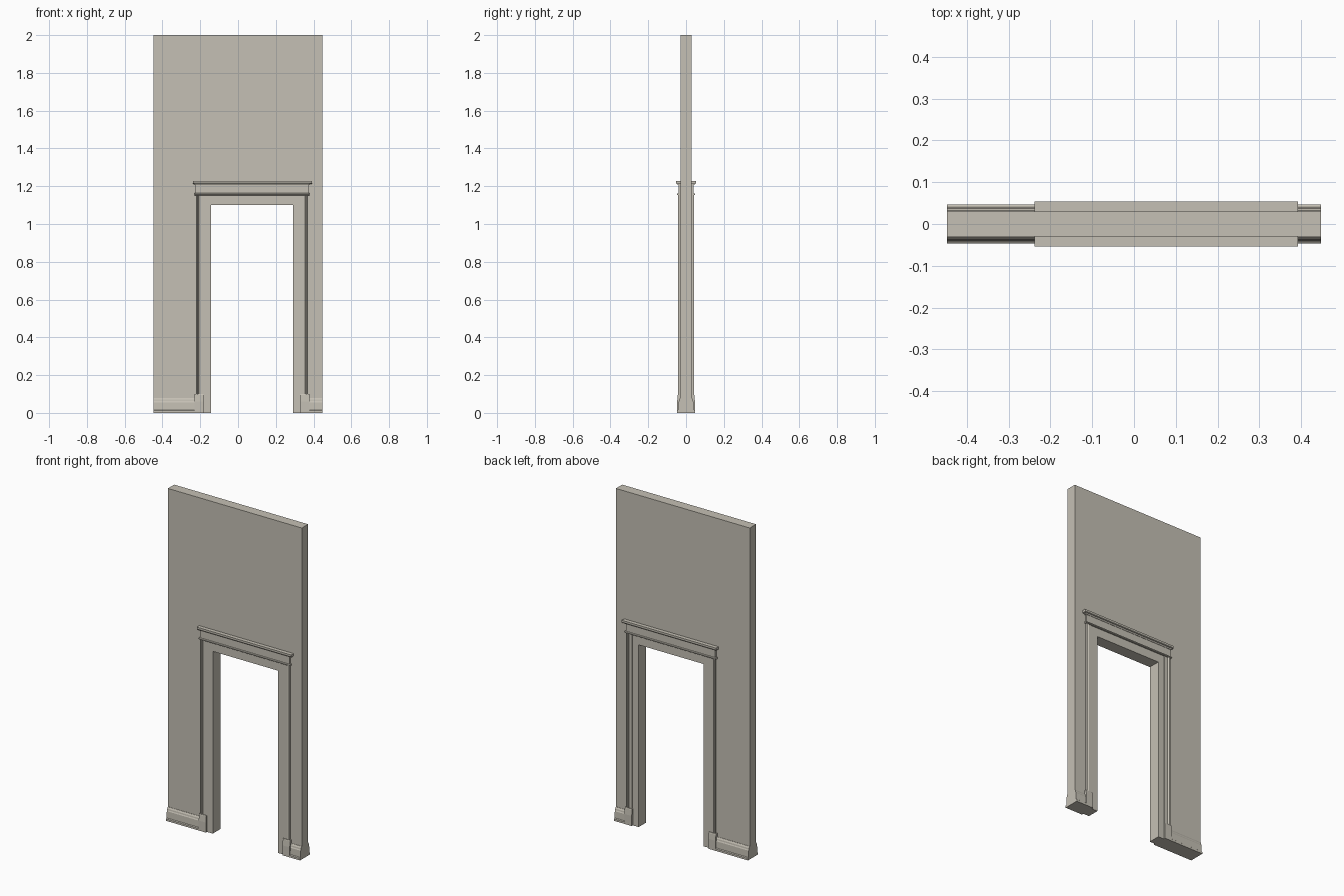
import bpy, bmesh

if "Cube" in bpy.data.objects:
    bpy.data.objects.remove(bpy.data.objects["Cube"])

# One painted plaster colour for everything
paint = bpy.data.materials.new("warm_grey_paint")
paint.diffuse_color = (0.56, 0.53, 0.46, 1)
paint.use_nodes = True
paint.node_tree.nodes["Principled BSDF"].inputs["Base Color"].default_value = paint.diffuse_color

L, R = -0.447, 0.447          # wall ends
OL, OR = -0.143, 0.291        # door opening
OT = 1.10                     # opening top
W = 0.03                      # half wall thickness


def extrude(name, pts, vec, mirror=True):
    """Extrude a closed polygon along vec; optionally mirror to the back of the wall."""
    bm = bmesh.new()
    face = bm.faces.new([bm.verts.new(p) for p in pts])
    res = bmesh.ops.extrude_face_region(bm, geom=[face])
    bmesh.ops.translate(bm, vec=vec,
                        verts=[g for g in res["geom"] if isinstance(g, bmesh.types.BMVert)])
    bmesh.ops.recalc_face_normals(bm, faces=bm.faces)
    me = bpy.data.meshes.new(name)
    bm.to_mesh(me)
    bm.free()
    me.materials.append(paint)
    ob = bpy.data.objects.new(name, me)
    bpy.context.collection.objects.link(ob)
    if mirror:
        m = ob.modifiers.new("both_sides", 'MIRROR')
        m.use_axis = (False, True, False)
    return ob


def rail(name, x0, x1, prof):
    """Horizontal moulding: profile of (depth, z) run from x0 to x1."""
    pts = [(x0, -W, prof[0][1])] + [(x0, -d, z) for d, z in prof] + [(x0, -W, prof[-1][1])]
    return extrude(name, pts, (x1 - x0, 0, 0))


def arch(l, r, t, l2, r2, t2, y):
    """Inverted U outline: outer l, r, t and inner l2, r2, t2."""
    return [(l, y, 0), (l, y, t), (r, y, t), (r, y, 0),
            (r2, y, 0), (r2, y, t2), (l2, y, t2), (l2, y, 0)]


# Wall with doorway
extrude("wall", arch(L, R, 2.0, OL, OR, OT, -W), (0, 2 * W, 0), mirror=False)

# Flat inner band around the opening
extrude("inner_casing", arch(OL - 0.042, OR + 0.042, 1.155, OL, OR, OT, -0.036),
        (0, 0.036 - W, 0))

# Moulded jambs and plinth blocks on both sides of the opening
for side, edge, s in (("left", OL, -1), ("right", OR, 1)):
    prof = [(0.042, W), (0.042, 0.038), (0.064, 0.038), (0.066, 0.042),
            (0.070, 0.040), (0.073, 0.043), (0.080, 0.043), (0.080, W)]
    extrude(side + "_jamb", [(edge + s * o, -d, 0.09) for o, d in prof], (0, 0, 1.066))
    a, b = sorted((edge + s * 0.039, edge + s * 0.087))
    rail(side + "_plinth", a, b, [(0.047, 0), (0.047, 0.06), (0.044, 0.095), (0.042, 0.10)])

# Header board with bead, and cap shelf
HL, HR = OL - 0.081, OR + 0.081
rail("header_bead", HL - 0.006, HR + 0.006,
     [(0.043, 1.152), (0.047, 1.155), (0.047, 1.160), (0.043, 1.163)])
rail("header_board", HL, HR, [(0.041, 1.155), (0.041, 1.208)])
rail("cap_cove", HL - 0.006, HR + 0.006, [(0.043, 1.206), (0.048, 1.214)])
rail("cap_shelf", -0.238, 0.392,
     [(0.051, 1.213), (0.0535, 1.216), (0.0535, 1.228)])

# Baseboards
base = [(0.047, 0), (0.047, 0.012), (0.042, 0.016), (0.041, 0.056),
        (0.038, 0.062), (0.037, 0.070), (0.032, 0.079)]
rail("left_baseboard", L, OL - 0.08, base)
rail("right_baseboard", OR + 0.08, R, base)
